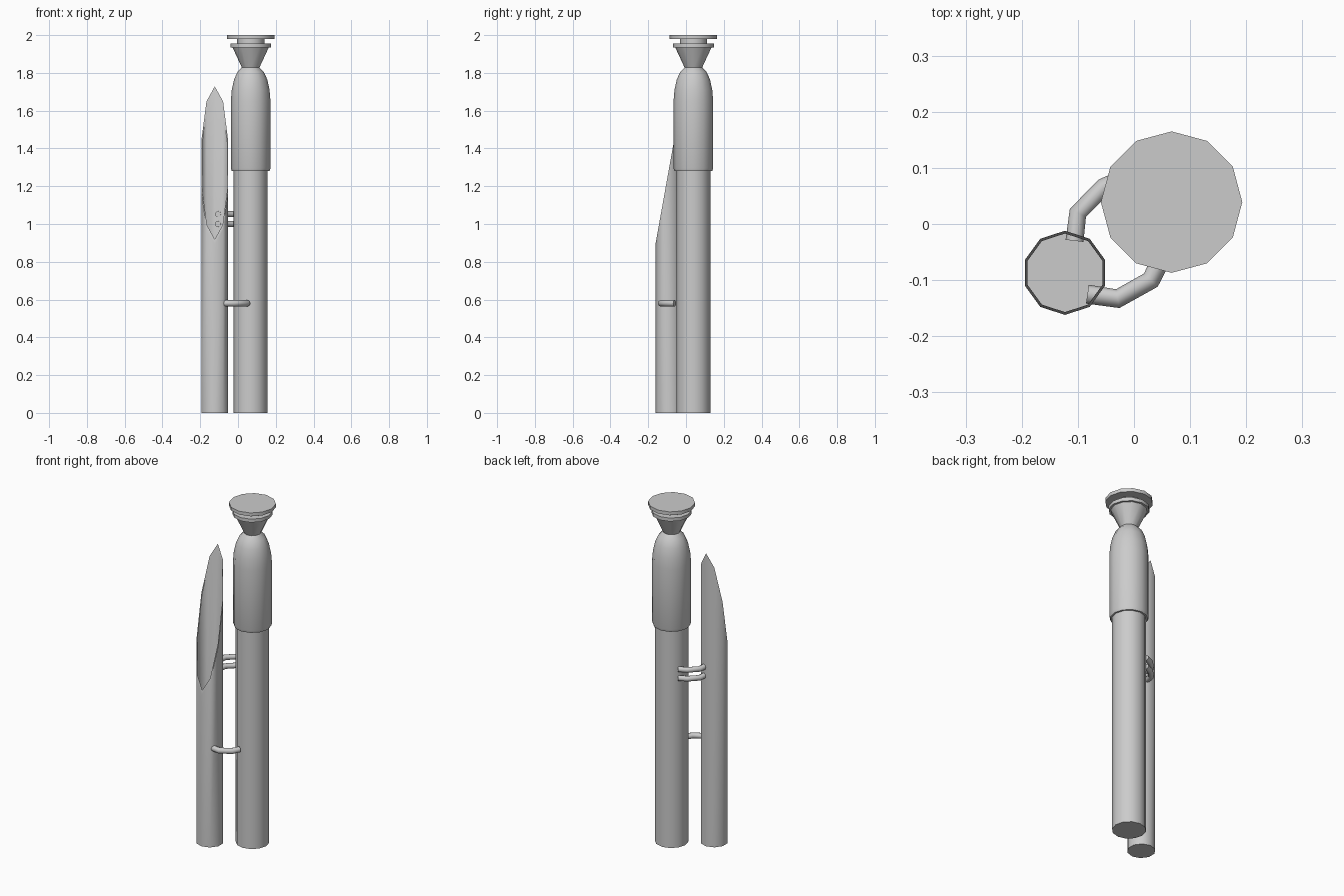
import bpy, bmesh, math

if "Cube" in bpy.data.objects:
    bpy.data.objects.remove(bpy.data.objects["Cube"], do_unlink=True)

grey = bpy.data.materials.new("plain_grey")
grey.use_nodes = True
grey.diffuse_color = (0.6, 0.6, 0.6, 1)
grey.node_tree.nodes["Principled BSDF"].inputs["Base Color"].default_value = (0.6, 0.6, 0.6, 1)

MAIN = (0.067, 0.039)
SIDE = (-0.123, -0.087)


def lathe(name, centre, profile, sides, shape=None):
    """Revolve (radius, z) points about a vertical axis and close both ends."""
    bm = bmesh.new()
    rings = []
    for r, z in profile:
        ring = []
        for i in range(sides):
            a = math.pi / 2 + math.tau * i / sides
            x, y = r * math.cos(a), r * math.sin(a)
            ring.append(bm.verts.new((x, y, shape(y, z) if shape else z)))
        rings.append(ring)
    for low, high in zip(rings, rings[1:]):
        for i in range(sides):
            j = (i + 1) % sides
            bm.faces.new((low[i], low[j], high[j], high[i]))
    bm.faces.new(rings[0][::-1])
    bm.faces.new(rings[-1])
    bmesh.ops.recalc_face_normals(bm, faces=bm.faces)
    mesh = bpy.data.meshes.new(name)
    bm.to_mesh(mesh)
    bm.free()
    mesh.materials.append(grey)
    ob = bpy.data.objects.new(name, mesh)
    ob.location = (*centre, 0)
    bpy.context.collection.objects.link(ob)
    bpy.ops.object.select_all(action="DESELECT")
    ob.select_set(True)
    bpy.context.view_layer.objects.active = ob
    bpy.ops.object.shade_smooth_by_angle(angle=math.radians(40))
    return ob


def pipe(name, path, z, radius):
    """Bent round connector at a constant height."""
    curve = bpy.data.curves.new(name, "CURVE")
    curve.dimensions = "3D"
    curve.bevel_depth = radius
    curve.bevel_resolution = 2
    curve.use_fill_caps = True
    spline = curve.splines.new("POLY")
    spline.points.add(len(path) - 1)
    for p, (x, y) in zip(spline.points, path):
        p.co = (x, y, z, 1)
    spline.use_smooth = True
    curve.materials.append(grey)
    bpy.context.collection.objects.link(bpy.data.objects.new(name, curve))


# Main tube with its domed sleeve
lathe("main_tube", MAIN, [(0.09, 0), (0.09, 1.3)], 12)
lathe("domed_sleeve", MAIN,
      [(0.088, 1.28), (0.1, 1.28), (0.105, 1.295), (0.105, 1.65), (0.1, 1.71),
       (0.088, 1.765), (0.07, 1.805), (0.045, 1.83)], 12)

# Flared top, collar, neck and lid
lathe("funnel", MAIN, [(0.045, 1.825), (0.097, 1.937)], 12)
lathe("collar", MAIN, [(0.108, 1.935), (0.108, 1.955)], 12)
lathe("lid_neck", MAIN, [(0.072, 1.95), (0.072, 1.983)], 12)
lathe("lid", MAIN, [(0.126, 1.98), (0.126, 2)], 12)

# Hollow side tube, open along a steep slanted cut
lathe("slanted_tube", SIDE, [(0.075, 0), (0.075, 1), (0.07, 1), (0.07, 0.01)], 10,
      lambda y, z: 1.31 + 5.58 * y if z > 0.5 else z)

# Connectors between the tubes
pipe("front_connector", [(-0.083, -0.125), (-0.029, -0.133), (0.03, -0.1), (0.05, -0.06)], 0.58, 0.017)
for label, z in (("upper", 1.052), ("lower", 1.0)):
    pipe(label + "_back_connector",
         [(-0.106, -0.03), (-0.1, 0.02), (-0.054, 0.066), (-0.01, 0.085)], z, 0.016)
